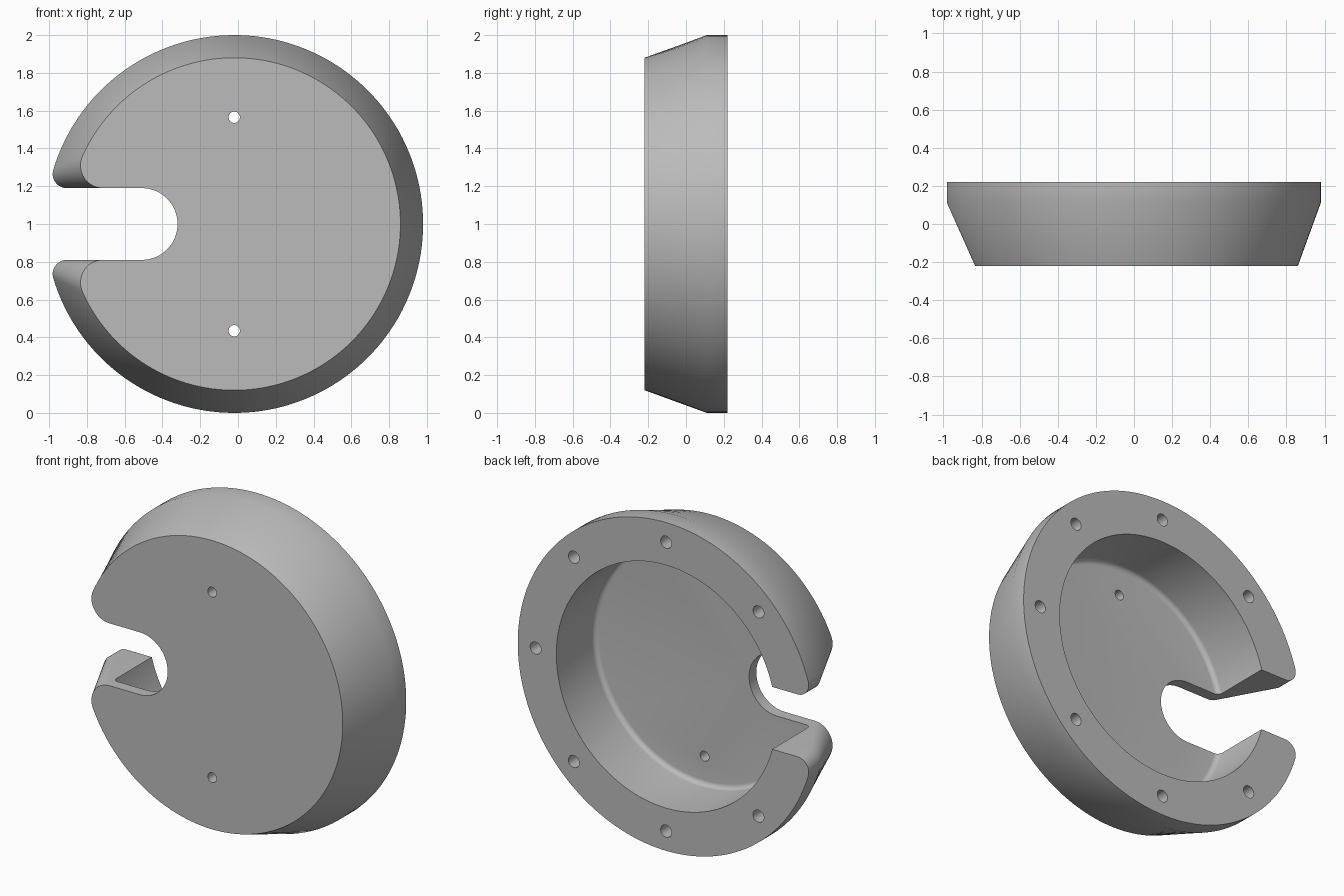
import bpy, bmesh
from math import pi, sin, cos, atan2, sqrt
from mathutils import Matrix, Vector

if "Cube" in bpy.data.objects:
    bpy.data.objects.remove(bpy.data.objects["Cube"], do_unlink=True)

CX, CZ = -0.02, 1.0            # disc axis
FRONT, SHOULDER, BACK = -0.22, 0.11, 0.22
SLOT = 0.19                    # slot half width
SLOT_END = -0.49               # centre of the rounded slot end

grey = bpy.data.materials.new("plain_grey")
grey.use_nodes = True
grey.diffuse_color = (0.5, 0.5, 0.5, 1)
grey.node_tree.nodes["Principled BSDF"].inputs["Base Color"].default_value = (0.5, 0.5, 0.5, 1)


def arc(cx, cz, r, a0, a1, n):
    return [(cx + r * cos(a0 + (a1 - a0) * i / n),
             cz + r * sin(a0 + (a1 - a0) * i / n)) for i in range(n + 1)]


def outline(r, f):
    """Disc of radius r with a slot whose mouth corners are rounded by f."""
    fz = SLOT + f
    fx = -sqrt((r - f) ** 2 - fz ** 2)
    a = atan2(fz, fx)
    half = arc(0, 0, r, 0, a, 72) + arc(fx, fz, f, a, 1.5 * pi, 16)[1:]
    half += arc(SLOT_END, 0, SLOT, pi / 2, 0, 20)
    return half + [(x, -z) for x, z in reversed(half[1:-1])]


def make_object(name, bm):
    bmesh.ops.recalc_face_normals(bm, faces=bm.faces)
    me = bpy.data.meshes.new(name)
    bm.to_mesh(me)
    bm.free()
    me.materials.append(grey)
    ob = bpy.data.objects.new(name, me)
    bpy.context.collection.objects.link(ob)
    return ob


def loft(name, sections):
    """Skin matching closed loops given as (y, points), with flat ends."""
    bm = bmesh.new()
    rings = [[bm.verts.new((CX + x, y, CZ + z)) for x, z in pts] for y, pts in sections]
    for a, b in zip(rings, rings[1:]):
        for i in range(len(a)):
            j = (i + 1) % len(a)
            bm.faces.new((a[i], a[j], b[j], b[i]))
    bm.faces.new(rings[0])
    bm.faces.new(rings[-1])
    return make_object(name, bm)


def circle(r, n, x=0, z=0):
    return arc(x, z, r, 0, 2 * pi, n)[:-1]


def cut(body, cutter):
    cutter.hide_render = True
    mod = body.modifiers.new("cut", "BOOLEAN")
    mod.operation = "DIFFERENCE"
    mod.solver = "EXACT"
    mod.object = cutter
    bpy.context.view_layer.objects.active = body
    bpy.ops.object.modifier_apply(modifier=mod.name)
    bpy.data.objects.remove(cutter, do_unlink=True)


# tapered slotted housing
housing = loft("slotted_housing", [(FRONT, outline(0.88, 0.12)),
                                   (SHOULDER, outline(1.0, 0.075)),
                                   (BACK, outline(1.0, 0.075))])

# round cavity open at the back, with a filleted floor
FLOOR, CAV, FIL = -0.15, 0.74, 0.03
steps = [i * pi / 12 for i in range(7)]
cavity = [(FLOOR + FIL * (1 - sin(t)), circle(CAV - FIL * (1 - cos(t)), 128))
          for t in reversed(steps)]
cut(housing, loft("cavity_cutter", cavity + [(BACK + 0.1, circle(CAV, 128))]))

# two mounting holes through the front plate
for side in (-1, 1):
    pts = circle(0.03, 24, 0, side * 0.565)
    cut(housing, loft("mounting_hole_cutter", [(FRONT - 0.1, pts), (0.0, pts)]))

# ring of blind screw holes in the back rim, leaving out the slot position
for i in range(8):
    if i != 4:
        a = i * pi / 4
        pts = circle(0.037, 24, 0.88 * cos(a), 0.88 * sin(a))
        cut(housing, loft("screw_hole_cutter", [(0.04, pts), (BACK + 0.1, pts)]))

# smooth walls with crisp rims
bpy.ops.object.select_all(action="DESELECT")
housing.select_set(True)
bpy.context.view_layer.objects.active = housing
bpy.ops.object.shade_smooth_by_angle(angle=pi / 6)
